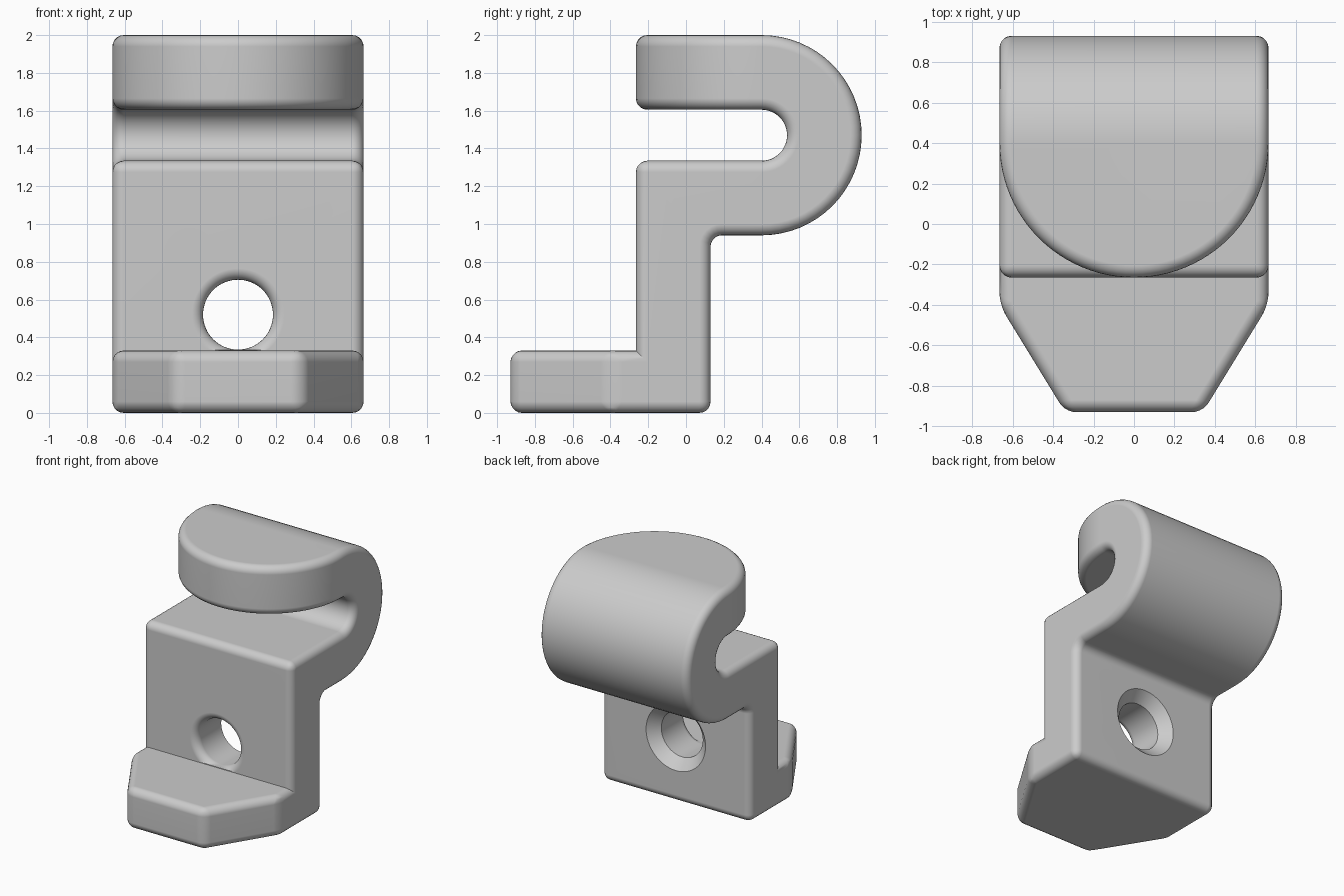
import bpy, bmesh
from math import sin, cos, pi, radians

cube = bpy.data.objects.get("Cube")
if cube:
    bpy.data.objects.remove(cube)

HALF = 0.665            # half width
TOP = 2.0
ROUND = 0.06            # edge rounding
FRONT, BACK = -0.265, 0.13
LIP_Y, NOSE_Y = 0.4, -0.4
BEND_Z, OUTER, INNER = 1.47, 0.53, 0.135
FOOT_Z = 0.33


def arc(cx, cy, r, a0, a1, n):
    """Points on an arc, angles in degrees."""
    steps = [radians(a0 + (a1 - a0) * i / n) for i in range(n + 1)]
    return [(cx + r * cos(a), cy + r * sin(a)) for a in steps]


def make_object(name, bm):
    mesh = bpy.data.meshes.new(name)
    bmesh.ops.recalc_face_normals(bm, faces=bm.faces)
    bm.to_mesh(mesh)
    bm.free()
    obj = bpy.data.objects.new(name, mesh)
    bpy.context.collection.objects.link(obj)
    return obj


def add_cap(bm, plan, z0, z1):
    """Prism over a plan outline, open along the side that joins the body."""
    low = [bm.verts.new((x, y, z0)) for x, y in plan]
    high = [bm.verts.new((x, y, z1)) for x, y in plan]
    bm.faces.new(low)
    bm.faces.new(high)
    for i in range(len(plan) - 1):
        bm.faces.new((low[i], low[i + 1], high[i + 1], high[i]))


# Side profile (y, z): two open runs joined by the lip and the foot nose
back_run = arc(LIP_Y, BEND_Z, OUTER, 90, -90, 32)
back_run += arc(BACK + ROUND, BEND_Z - OUTER - ROUND, ROUND, 90, 180, 6)
back_run += [(BACK, 0), (NOSE_Y, 0)]
front_run = [(NOSE_Y, FOOT_Z), (FRONT, FOOT_Z), (FRONT, BEND_Z - INNER)]
front_run += arc(LIP_Y, BEND_Z, INNER, -90, 90, 24)

bm = bmesh.new()
sides = []
for x in (-HALF, HALF):
    runs = [[bm.verts.new((x, y, z)) for y, z in run] for run in (back_run, front_run)]
    bm.faces.new(runs[0] + runs[1])
    sides.append(runs)
for a, b in zip(*sides):
    for i in range(len(a) - 1):
        bm.faces.new((a[i], a[i + 1], b[i + 1], b[i]))

# Half-round upper lip and tapered foot nose
add_cap(bm, arc(0, LIP_Y, HALF, 180, 360, 48), BEND_Z + INNER, TOP)
add_cap(bm, [(-HALF, NOSE_Y), (-0.34, -0.93), (0.34, -0.93), (HALF, NOSE_Y)], 0, FOOT_Z)
bmesh.ops.remove_doubles(bm, verts=bm.verts, dist=0.0005)
bmesh.ops.recalc_face_normals(bm, faces=bm.faces)

# Round the outer edges, leaving the inside corner above the foot sharp
outer_edges = [e for e in bm.edges if e.is_manifold and e.calc_face_angle_signed() > 0.45]
bmesh.ops.bevel(bm, geom=outer_edges, offset=ROUND, offset_type='OFFSET', segments=5,
                profile=0.5, affect='EDGES', clamp_overlap=False)
bracket = make_object("hook_bracket", bm)

# Screw hole: rounded mouth in front, countersink behind
HOLE_R, HOLE_Z, SIDES = 0.185, 0.52, 64
lathe = [(FRONT - 0.02, HOLE_R + ROUND)]
lathe += [(FRONT + ROUND * (1 - cos(a)), HOLE_R + ROUND * (1 - sin(a)))
          for a in [i * pi / 12 for i in range(7)]]
lathe += [(BACK - 0.08, HOLE_R), (BACK, HOLE_R + 0.08), (BACK + 0.02, HOLE_R + 0.1)]
bm = bmesh.new()
rings = []
for y, r in lathe:
    floor = FOOT_Z + 0.004 if y < 0 else 0
    ring = []
    for i in range(SIDES):
        a = 2 * pi * i / SIDES
        ring.append(bm.verts.new((r * cos(a), y, max(HOLE_Z + r * sin(a), floor))))
    rings.append(ring)
for p, q in zip(rings, rings[1:]):
    for i in range(SIDES):
        j = (i + 1) % SIDES
        bm.faces.new((p[i], p[j], q[j], q[i]))
bm.faces.new(rings[0])
bm.faces.new(rings[-1])
cutter = make_object("hole_cutter", bm)
cutter.hide_render = True

cut = bracket.modifiers.new("screw_hole", 'BOOLEAN')
cut.operation = 'DIFFERENCE'
cut.solver = 'EXACT'
cut.object = cutter
bpy.ops.object.select_all(action='DESELECT')
bracket.select_set(True)
bpy.context.view_layer.objects.active = bracket
bpy.ops.object.modifier_apply(modifier=cut.name)
bpy.data.objects.remove(cutter)

# Plain grey finish
grey = bpy.data.materials.new("plain_grey")
grey.use_nodes = True
colour = (0.6, 0.6, 0.6, 1)
grey.diffuse_color = colour
grey.node_tree.nodes["Principled BSDF"].inputs["Base Color"].default_value = colour
bracket.data.materials.clear()
bracket.data.materials.append(grey)

bpy.ops.object.shade_smooth_by_angle(angle=radians(30))
normals = bracket.modifiers.new("clean_shading", 'WEIGHTED_NORMAL')
normals.keep_sharp = True
